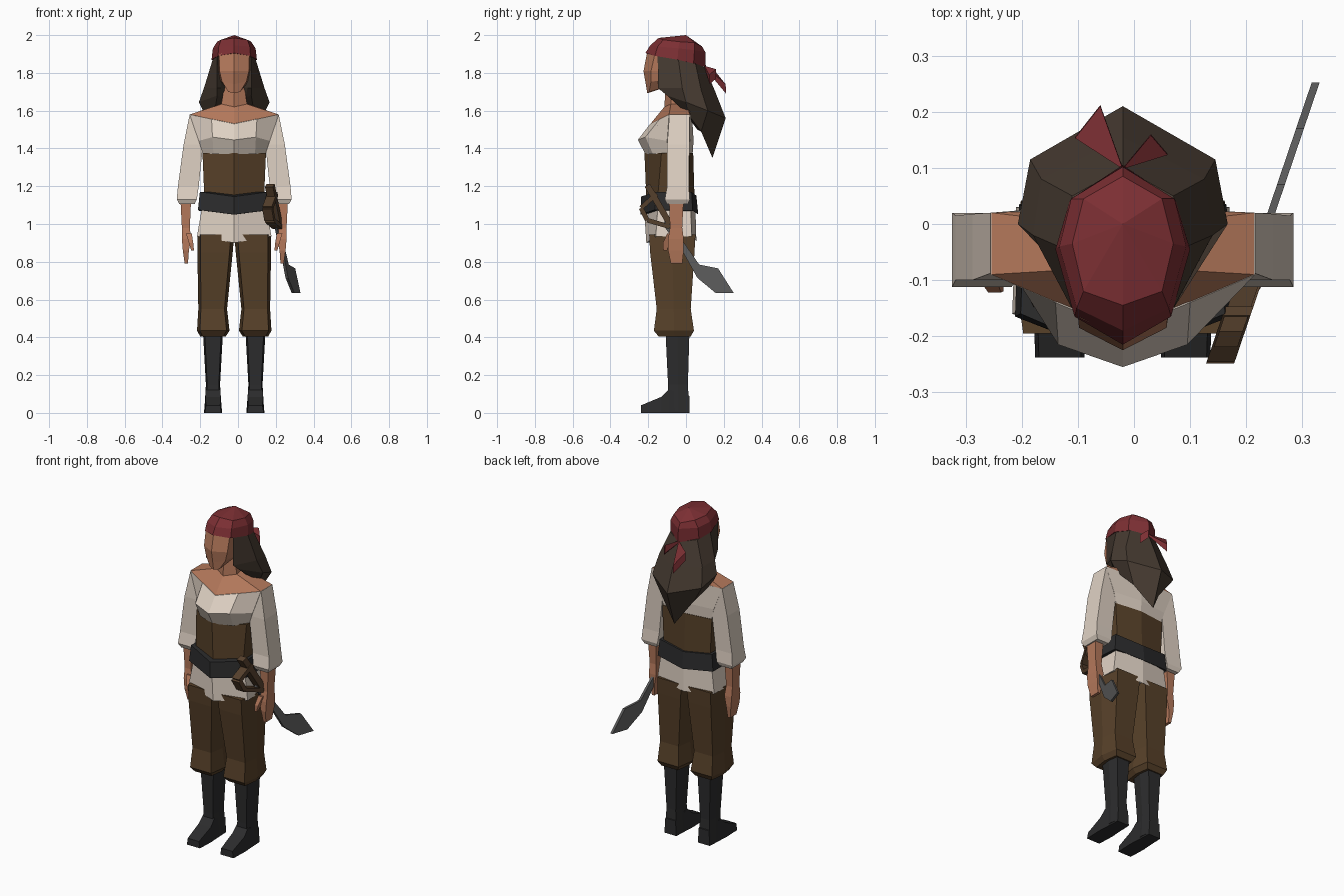
import bpy, bmesh
from mathutils import Vector

CX = -0.02   # body centre line


def material(name, r, g, b):
    m = bpy.data.materials.new(name)
    m.diffuse_color = (r, g, b, 1)
    return m


SKIN = material("skin", 0.46, 0.19, 0.105)
LINEN = material("linen", 0.74, 0.64, 0.55)
BROWN = material("brown_cloth", 0.095, 0.052, 0.022)
HAIR = material("dark_hair", 0.06, 0.042, 0.03)
RED = material("red_cloth", 0.2, 0.028, 0.033)
BLACK = material("black_leather", 0.025, 0.025, 0.026)
STEEL = material("steel", 0.11, 0.11, 0.11)
WOOD = material("hilt_wood", 0.09, 0.05, 0.025)


def loft(name, rings, mat, shift=CX):
    """Skin a stack of equal-sized rings and cap both ends."""
    bm = bmesh.new()
    vs = [[bm.verts.new((x + shift, y, z)) for x, y, z in r] for r in rings]
    n = len(vs[0])
    for a, b in zip(vs, vs[1:]):
        for i in range(n):
            j = (i + 1) % n
            bm.faces.new((a[i], a[j], b[j], b[i]))
    bm.faces.new(vs[0][::-1])
    bm.faces.new(vs[-1])
    bmesh.ops.remove_doubles(bm, verts=bm.verts, dist=0.0001)
    bmesh.ops.recalc_face_normals(bm, faces=bm.faces)
    me = bpy.data.meshes.new(name)
    bm.to_mesh(me)
    bm.free()
    me.materials.append(mat)
    ob = bpy.data.objects.new(name, me)
    bpy.context.collection.objects.link(ob)
    return ob


def sym(half):
    """Close a half ring (front centre to back centre) by mirroring in x."""
    return list(half) + [(-x, y, z) for x, y, z in half[-2:0:-1]]


def hexring(z, yf, cx, cy, bx, by, yb):
    return sym([(0, yf, z), (cx, cy, z), (bx, by, z), (0, yb, z)])


def box(x0, x1, y0, y1, z, s):
    return [(s * x, y, z) for x, y in ((x0, y0), (x1, y0), (x1, y1), (x0, y1))]


def six(x0, x1, y0, y1, z, s):
    c, h, m = (x0 + x1) / 2, (x1 - x0) / 2, (y0 + y1) / 2
    k = 0.82 * h
    return [(s * x, y, z) for x, y in ((c - k, y0), (c + k, y0), (c + h, m),
                                      (c + k, y1), (c - k, y1), (c - h, m))]


# Head, neck and bare shoulders
loft("head", [
    sym([(0, -.205, 1.692), (.032, -.195, 1.7), (.05, -.09, 1.73), (0, -.02, 1.73)]),
    sym([(0, -.213, 1.74), (.065, -.185, 1.755), (.08, -.06, 1.76), (0, .03, 1.76)]),
    sym([(0, -.225, 1.81), (.078, -.185, 1.81), (.09, -.05, 1.81), (0, .05, 1.81)]),
    sym([(0, -.205, 1.91), (.08, -.165, 1.9), (.1, -.04, 1.88), (0, .07, 1.86)])], SKIN)
loft("neck_and_shoulders", [
    sym([(0, -.19, 1.528), (.234, -.09, 1.58), (.234, .02, 1.58), (0, .03, 1.575)]),
    sym([(0, -.115, 1.62), (.068, -.08, 1.635), (.06, .0, 1.64), (0, .02, 1.64)]),
    sym([(0, -.105, 1.75), (.05, -.08, 1.75), (.05, 0, 1.75), (0, .02, 1.75)])], SKIN)

# Hair falling to a point down the back
loft("hair", [
    sym([(0, 0, 1.86), (.07, -.12, 1.88), (.09, -.15, 1.89), (.114, -.04, 1.87), (.09, .05, 1.85), (0, .1, 1.83)]),
    sym([(0, 0, 1.74), (.07, -.12, 1.72), (.092, -.148, 1.72), (.16, -.02, 1.72), (.145, .08, 1.71), (0, .155, 1.7)]),
    sym([(0, .03, 1.66), (.06, -.06, 1.67), (.09, -.1, 1.68), (.187, 0, 1.645), (.165, .115, 1.6), (0, .21, 1.56)]),
    sym([(0, .06, 1.5), (.06, 0, 1.62), (.1, -.03, 1.62), (.155, .01, 1.58), (.09, .08, 1.49), (0, .14, 1.35)])], HAIR)

# Bandana cap with two knotted tails
loft("bandana", [
    sym([(0, -.215, 1.905), (.086, -.165, 1.89), (.12, -.045, 1.87), (.095, .04, 1.85), (0, .105, 1.83)]),
    sym([(0, -.19, 1.945), (.082, -.15, 1.94), (.113, -.04, 1.93), (.092, .045, 1.92), (0, .102, 1.91)]),
    sym([(0, -.145, 1.985), (.07, -.12, 1.975), (.09, -.035, 1.965), (.07, .045, 1.96), (0, .085, 1.94)]),
    sym([(0, 0, 2.0)] * 5)], RED)
for i, tri in enumerate((((0, .1, 1.825), (-.085, .155, 1.76), (-.04, .212, 1.69)),
                         ((0, .1, 1.825), (.05, .16, 1.77), (.08, .125, 1.74)))):
    loft("bandana_tail_%d" % (i + 1),
         [tri, [(x, y - .002, z + (.012 if k == 0 else .05)) for k, (x, y, z) in enumerate(tri)]], RED)

# Blouse, bodice, belt and shirt hem
loft("blouse", [
    sym([(0, -.215, 1.37), (.11, -.175, 1.37), (.165, -.1, 1.37), (.16, .015, 1.37), (0, .035, 1.37)]),
    sym([(0, -.255, 1.445), (.115, -.215, 1.46), (.188, -.1, 1.44), (.18, .02, 1.44), (0, .04, 1.44)]),
    sym([(0, -.19, 1.53), (.12, -.14, 1.555), (.236, -.09, 1.58), (.236, .02, 1.58), (0, .032, 1.578)])], LINEN)
loft("bodice", [
    hexring(1.14, -.21, .158, -.15, .155, .02, .045),
    hexring(1.375, -.22, .168, -.13, .166, .018, .038)], BROWN)
loft("belt", [
    sym([(0, -.24, 1.05), (.192, -.165, 1.075), (.185, .035, 1.07), (0, .065, 1.05)]),
    sym([(0, -.238, 1.145), (.182, -.16, 1.17), (.175, .03, 1.17), (0, .055, 1.15)])], BLACK)
loft("shirt_hem", [
    sym([(0, -.21, .9), (.197, -.16, .935), (.19, .03, .935), (0, .055, .91)]),
    sym([(0, -.222, 1.08), (.172, -.15, 1.08), (.17, .025, 1.08), (0, .05, 1.08)])], LINEN)

for s, side in ((1, "right"), (-1, "left")):
    # Sleeves with a flared cuff
    loft(side + "_sleeve", [box(.18, .236, -.088, .02, 1.578, s),
                            box(.165, .268, -.1, .018, 1.42, s),
                            box(.188, .298, -.1, .015, 1.2, s),
                            box(.198, .304, -.112, .02, 1.13, s),
                            box(.21, .29, -.1, .01, 1.105, s)], LINEN)
    # Forearm, hand and thumb
    loft(side + "_arm", [box(.228, .285, -.09, -.012, 1.14, s),
                         box(.235, .277, -.085, -.02, .98, s),
                         box(.228, .277, -.095, -.012, .92, s),
                         box(.24, .272, -.095, -.012, .86, s),
                         box(.245, .262, -.08, -.02, .79, s)], SKIN)
    loft(side + "_thumb", [box(.225, .255, -.1, -.06, .95, s),
                           box(.217, .24, -.122, -.09, .9, s),
                           box(.213, .228, -.12, -.1, .86, s)], SKIN)
    # Breeches gathered below the knee
    loft(side + "_breeches", [six(0, .195, -.195, .05, .945, s),
                              six(.008, .195, -.19, .045, .85, s),
                              six(.038, .19, -.155, .025, .55, s),
                              six(.025, .197, -.17, .042, .435, s),
                              six(.045, .18, -.145, .025, .405, s)], BROWN)
    # Tall boot shaft and wedge foot
    loft(side + "_boot_shaft", [six(.06, .165, -.108, .018, .42, s),
                                six(.075, .15, -.095, .01, .15, s),
                                six(.066, .158, -.095, .018, .01, s)], BLACK)
    foot = ((.018, .04, .09), (-.09, .045, .125), (-.13, .048, .085), (-.238, .044, .04))
    loft(side + "_boot_foot", [[(s * .112 + dx, y, z) for dx, z in
                                ((-w, 0), (w, 0), (.85 * w, h), (-.85 * w, h))]
                               for y, w, h in foot], BLACK)


# Cutlass: drawn in (y, z) on a slanted plane beside the hip
def slab(name, outline, t, mat):
    loft(name, [[(.238 + .34 * y + d, y, z) for y, z in outline] for d in (-t / 2, t / 2)], mat, 0)


slab("cutlass_blade", [(-.1, 1.03), (-.01, .9), (.07, .785), (.17, .765), (.252, .636),
                       (.155, .636), (.06, .715), (-.01, .84), (-.125, 1.0)], .014, STEEL)


def bar(name, a, b, w, t):
    a, b = Vector(a), Vector(b)
    d = (b - a).normalized()
    n = Vector((-d.y, d.x)) * w / 2
    slab(name, [a + n, b + n, b - n, a - n], t, WOOD)


bar("cutlass_grip", (-.205, 1.205), (-.085, 1.0), .032, .042)
guard = [(-.155, 1.16), (-.238, 1.085), (-.205, 1.02), (-.085, .985)]
for i, (a, b) in enumerate(zip(guard, guard[1:])):
    bar("cutlass_guard_%d" % (i + 1), a, b, .024, .05)
